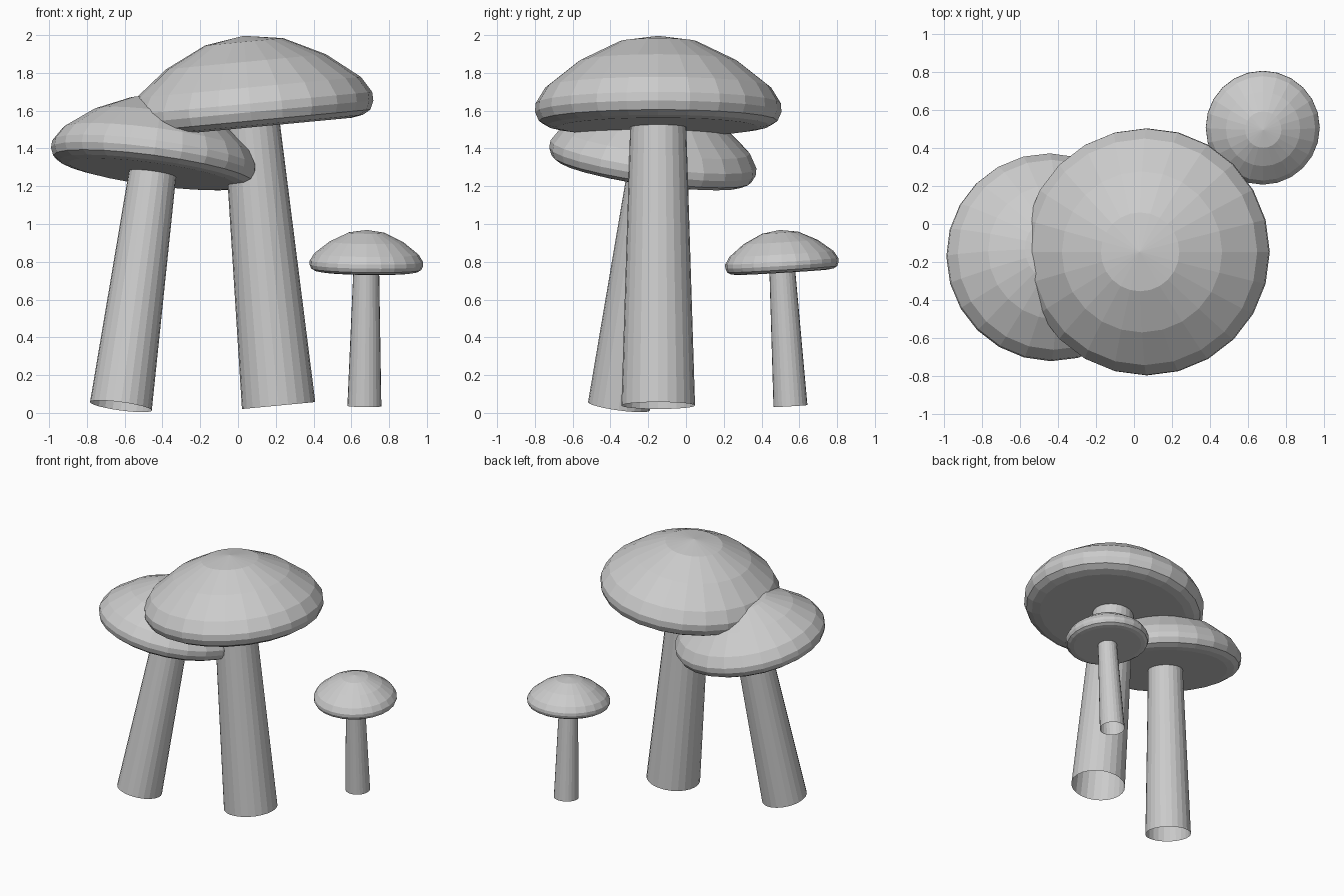
import bpy, bmesh, math
from mathutils import Vector

cube = bpy.data.objects.get("Cube")
if cube:
    bpy.data.objects.remove(cube, do_unlink=True)

SIDES = 24

# Single plain grey material
grey = bpy.data.materials.new("plain_grey")
grey.use_nodes = True
colour = (0.6, 0.6, 0.6, 1)
grey.diffuse_color = colour
grey.node_tree.nodes["Principled BSDF"].inputs["Base Color"].default_value = colour

# (radius, height) along the mushroom's own axis, underside to crown
STEM = [(0.195, 0), (0.148, 1.5)]
CAP = [(0.53, 1.48), (0.59, 1.49), (0.632, 1.514), (0.652, 1.56),
       (0.65, 1.606), (0.598, 1.691), (0.425, 1.828), (0.208, 1.934)]
CROWN = 1.966


def lathe(name, profile, place, apex=None):
    """Turn a profile into rings of flat faces; with an apex the ends are closed."""
    bm = bmesh.new()
    rings = []
    for r, z in profile:
        angles = [2 * math.pi * i / SIDES for i in range(SIDES)]
        rings.append([bm.verts.new((r * math.cos(a), r * math.sin(a), z)) for a in angles])
    for low, high in zip(rings, rings[1:]):
        for i in range(SIDES):
            j = (i + 1) % SIDES
            bm.faces.new((low[i], low[j], high[j], high[i]))
    if apex is not None:
        bm.faces.new(rings[0][::-1])
        top = bm.verts.new((0, 0, apex))
        for i in range(SIDES):
            bm.faces.new((rings[-1][i], rings[-1][(i + 1) % SIDES], top))
    mesh = bpy.data.meshes.new(name)
    bm.to_mesh(mesh)
    bm.free()
    mesh.materials.append(grey)
    obj = bpy.data.objects.new(name, mesh)
    bpy.context.collection.objects.link(obj)
    obj.location, obj.rotation_euler = place


def mushroom(name, base, lean, scale, lift=0):
    """One mushroom: an open tapered stem and a cap, both along a leaning axis."""
    axis = Vector((lean[0], lean[1], 1))
    place = (base, Vector((0, 0, 1)).rotation_difference(axis).to_euler())
    stem = [(r * scale, z * scale + (lift if z else 0)) for r, z in STEM]
    cap = [(r * scale, z * scale + lift) for r, z in CAP]
    lathe(name + "_stem", stem, place)
    lathe(name + "_cap", cap, place, CROWN * scale + lift)


mushroom("large_mushroom", (0.215, -0.147, 0.039), (-0.095, 0), 1)
mushroom("middle_mushroom", (-0.62, -0.355, 0.035), (0.136, 0.137), 0.846)
mushroom("small_mushroom", (0.669, 0.553, 0.036), (0.014, -0.06), 0.4615, 0.027)
